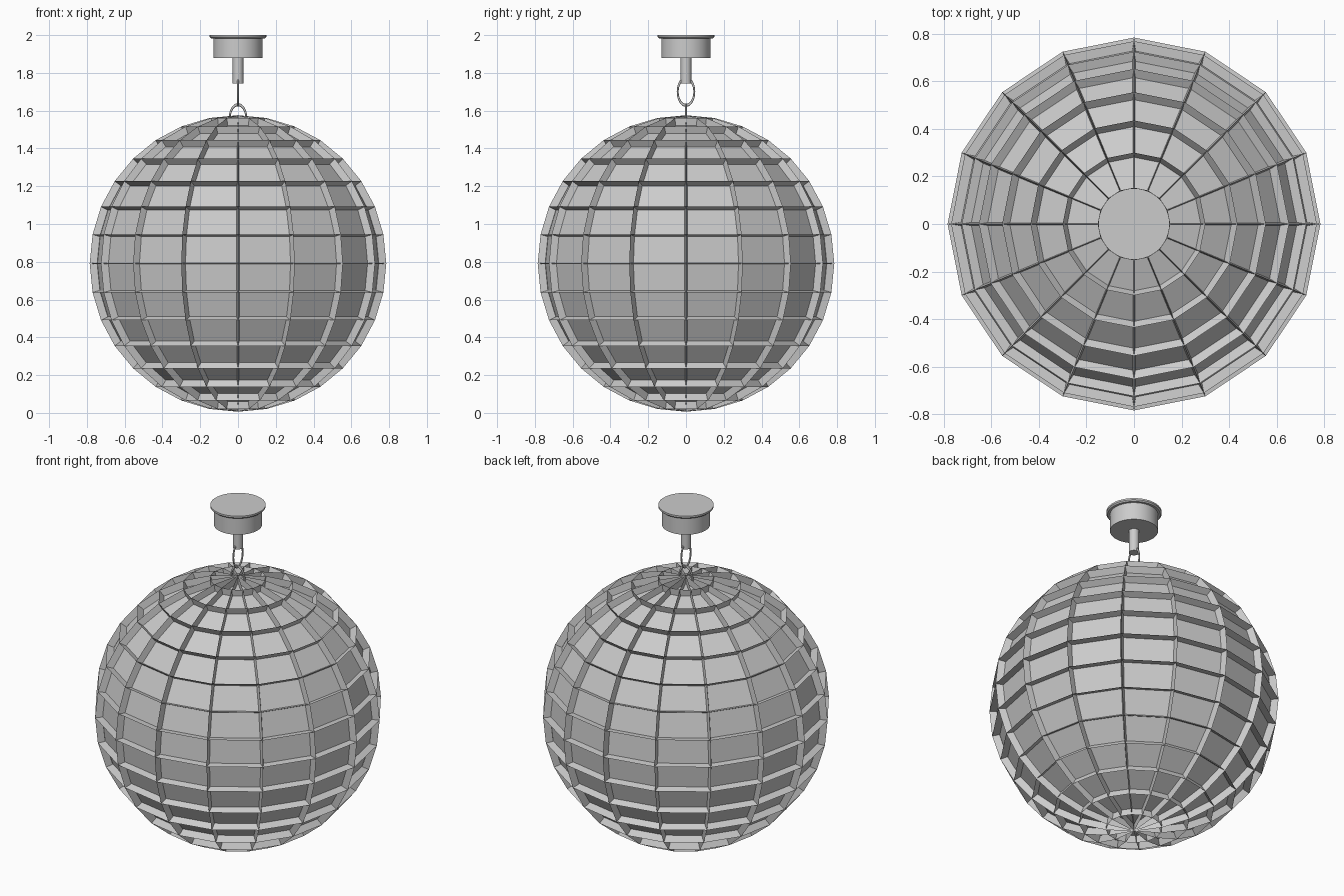
import bpy, bmesh, math
from math import radians, cos, sin, tau

if "Cube" in bpy.data.objects:
    bpy.data.objects.remove(bpy.data.objects["Cube"])


def make_object(name, bm):
    mesh = bpy.data.meshes.new(name)
    bm.to_mesh(mesh)
    bm.free()
    obj = bpy.data.objects.new(name, mesh)
    bpy.context.collection.objects.link(obj)
    return obj


def smooth(obj):
    bpy.ops.object.select_all(action='DESELECT')
    obj.select_set(True)
    bpy.context.view_layer.objects.active = obj
    bpy.ops.object.shade_smooth_by_angle(angle=radians(35))


def lathe(name, profile, sides=32):
    bm = bmesh.new()
    rings = [[bm.verts.new((r * cos(tau * i / sides), r * sin(tau * i / sides), z))
              for i in range(sides)] for r, z in profile]
    for a, b in zip(rings, rings[1:]):
        for i in range(sides):
            j = (i + 1) % sides
            bm.faces.new((a[i], a[j], b[j], b[i]))
    bm.faces.new(rings[0][::-1])
    bm.faces.new(rings[-1])
    obj = make_object(name, bm)
    smooth(obj)
    return obj


def chain_link(name, z, rotation, scale):
    bpy.ops.mesh.primitive_torus_add(major_radius=0.044, minor_radius=0.005,
                                     major_segments=32, minor_segments=10,
                                     location=(0, 0, z), rotation=rotation)
    obj = bpy.context.object
    obj.name = name
    obj.scale = scale
    smooth(obj)


# Mirror ball: low-poly sphere with every facet sunk along its own normal
TILE_DEPTH = 0.04
bm = bmesh.new()
bmesh.ops.create_uvsphere(bm, u_segments=16, v_segments=16, radius=0.785)
bm.normal_update()
tiles = bmesh.ops.extrude_discrete_faces(bm, faces=bm.faces[:])['faces']
for face in tiles:
    face.normal_update()
    bmesh.ops.translate(bm, verts=face.verts[:], vec=face.normal * -TILE_DEPTH)
ball = make_object("mirror_ball", bm)
ball.location.z = 0.791

# Ceiling mount: motor housing with a thin flange on top
lathe("ceiling_mount", [(0.13, 1.88), (0.13, 1.983), (0.143, 1.983),
                        (0.15, 1.99), (0.15, 2.0)], 48)

# Stem below the housing
lathe("stem", [(0.028, 1.745), (0.028, 1.89)])

# Two interlocking oval links
chain_link("upper_link", 1.70, (0, radians(90), 0), (1.63, 1, 1))
chain_link("lower_link", 1.56, (radians(90), 0, 0), (1, 1.63, 1))
